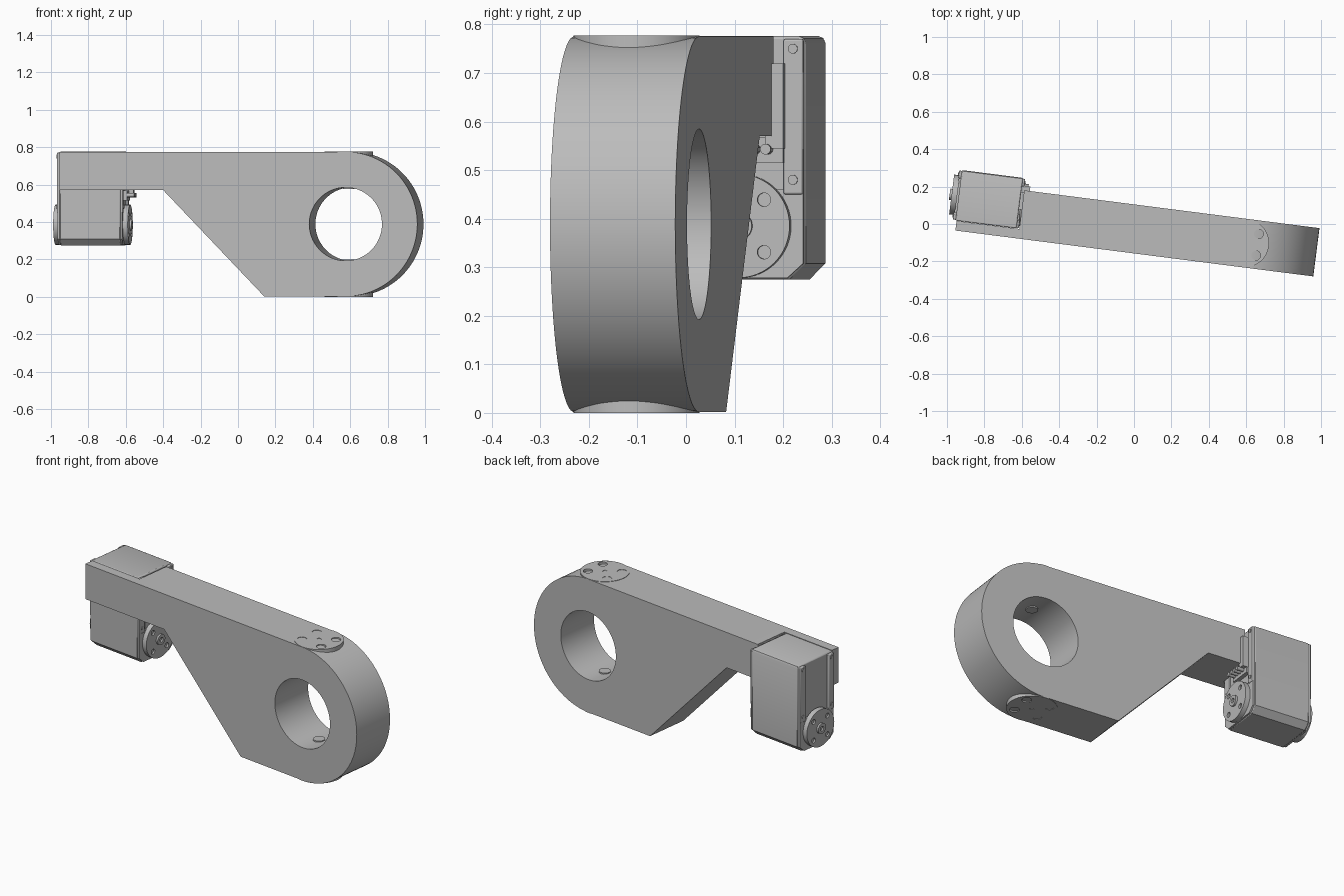
import bpy, bmesh
from math import pi, cos, sin, radians
from mathutils import Matrix

if "Cube" in bpy.data.objects:
    bpy.data.objects.remove(bpy.data.objects["Cube"], do_unlink=True)

grey = bpy.data.materials.new("plain grey")
grey.use_nodes = True
GREY = (0.5, 0.5, 0.5, 1)
grey.diffuse_color = GREY
grey.node_tree.nodes["Principled BSDF"].inputs["Base Color"].default_value = GREY

YAW = Matrix.Rotation(radians(-7.3), 4, 'Z')   # whole assembly is turned slightly


def finish(name, bm):
    bmesh.ops.recalc_face_normals(bm, faces=bm.faces)
    bm.transform(YAW)
    me = bpy.data.meshes.new(name)
    bm.to_mesh(me)
    bm.free()
    me.materials.append(grey)
    ob = bpy.data.objects.new(name, me)
    bpy.context.collection.objects.link(ob)
    smooth(ob)
    return ob


def smooth(ob):
    for p in ob.data.polygons:
        p.use_smooth = True
    ob.data.set_sharp_from_angle(angle=radians(30))


def prism(name, pts, axis, lo, hi):
    """Extrude a 2D profile along x or y."""
    bm = bmesh.new()
    place = (lambda p, t: (t, p[0], p[1])) if axis == 'X' else (lambda p, t: (p[0], t, p[1]))
    a = [bm.verts.new(place(p, lo)) for p in pts]
    b = [bm.verts.new(place(p, hi)) for p in pts]
    bm.faces.new(a)
    bm.faces.new(b[::-1])
    for i in range(len(pts)):
        j = (i + 1) % len(pts)
        bm.faces.new((a[i], a[j], b[j], b[i]))
    return finish(name, bm)


def box(name, x, y, z):
    return prism(name, [(x[0], z[0]), (x[1], z[0]), (x[1], z[1]), (x[0], z[1])], 'Y', *y)


def cylinder(name, centre, radius, depth, axis, segments=48):
    bm = bmesh.new()
    bmesh.ops.create_cone(bm, cap_ends=True, segments=segments,
                          radius1=radius, radius2=radius, depth=depth)
    turn = {'X': Matrix.Rotation(pi / 2, 4, 'Y'),
            'Y': Matrix.Rotation(pi / 2, 4, 'X'),
            'Z': Matrix()}[axis]
    bm.transform(Matrix.Translation(centre) @ turn)
    return finish(name, bm)


def cut(target, *cutters):
    bpy.context.view_layer.objects.active = target
    for c in cutters:
        m = target.modifiers.new("cut", 'BOOLEAN')
        m.operation, m.solver, m.object = 'DIFFERENCE', 'EXACT', c
        bpy.ops.object.modifier_apply(modifier=m.name)
        bpy.data.objects.remove(c, do_unlink=True)
    smooth(target)


def bevel(ob, width):
    m = ob.modifiers.new("bevel", 'BEVEL')
    m.width, m.segments = width, 2
    m.limit_method, m.angle_limit = 'ANGLE', radians(50)


# Arm: bar, sloping web and round end in one profile
FRONT, BACK, TOP, BASE = -0.156, 0.104, 0.775, 0.002
MID = (FRONT + BACK) / 2
RING, CZ = 0.60, 0.3885
R = (TOP - BASE) / 2
arc = [(RING + R * cos(a), CZ + R * sin(a))
       for a in (-pi / 2 + pi * i / 48 for i in range(49))]
profile = arc + [(-0.943, TOP), (-0.943, 0.57), (-0.383, 0.57), (0.161, BASE)]
arm = prism("arm", profile, 'Y', FRONT, BACK)
cut(arm,
    cylinder("hole_cutter", (RING, MID, CZ), 0.196, 0.5, 'Y', 96),
    box("pocket_cutter", (-1.1, -0.605), (-0.104, 0.3), (0.4, 0.9)))

# Pivot discs flush with the top and bottom of the round end
for name, edge, side in (("top", 0.777, -1), ("bottom", 0.0, 1)):
    disc = cylinder(name + "_pivot_disc", (RING, MID, edge + side * 0.05), 0.13, 0.1, 'Z', 64)
    holes = [cylinder("screw_hole", (RING + sx * 0.068, MID + sy * 0.058, edge), 0.025, 0.03, 'Z', 24)
             for sx in (-1, 1) for sy in (-1, 1)]
    cut(disc, *holes, cylinder("centre_hole", (RING, MID, edge), 0.012, 0.02, 'Z', 16))
    # Small axle end showing inside the ring hole
    cylinder(name + "_axle", (RING, MID, edge + side * 0.145), 0.032, 0.11, 'Z', 24)

# Servo motor body with chamfered lower edges
V0, V1, LOW, HIGH = -0.103, 0.169, 0.275, 0.776
LEFT, RIGHT = -0.964, -0.608
VC = (V0 + V1) / 2
C = 0.033
section = [(V0 + C, LOW), (V1 - C, LOW), (V1, LOW + C), (V1, HIGH - 0.015),
           (V1 - 0.005, HIGH - 0.004), (V1 - 0.015, HIGH), (V0, HIGH), (V0, LOW + C)]
bevel(prism("servo_body", section, 'X', LEFT + 0.015, RIGHT - 0.012), 0.006)

# Side features of the servo, mirrored to both ends
HORN_Z = 0.385
for name, face, out in (("left", LEFT, -1), ("right", RIGHT, 1)):
    inner = face - out * 0.03
    span = tuple(sorted((inner, face)))
    # Vertical ridges with screws
    for part, v, s in (("front", V0, 1), ("back", V1, -1)):
        ys = tuple(sorted((v + s * 0.004, v + s * 0.045)))
        bevel(box(f"{name}_{part}_ridge", span, ys, (0.45, HIGH - 0.006)), 0.004)
        for z in (0.48, 0.75):
            cylinder(f"{name}_{part}_screw", (face, v + s * 0.025, z), 0.01, 0.008, 'X', 16)
    # Lower side cover
    cover = [(V0 + C + 0.004, LOW + 0.003), (V1 - C - 0.004, LOW + 0.003),
             (V1 - 0.004, LOW + C), (V1 - 0.004, 0.46), (V0 + 0.004, 0.46), (V0 + 0.004, LOW + C)]
    prism(name + "_cover", cover, 'X', inner, face - out * 0.004)
    # Output horn with four screw holes and a hub
    horn = cylinder(name + "_horn", (face + out * 0.008, VC, HORN_Z), 0.107, 0.03, 'X', 64)
    cut(horn, *[cylinder("horn_hole", (face + out * 0.023, VC + sy * 0.054, HORN_Z + sz * 0.054),
                         0.014, 0.02, 'X', 20) for sy in (-1, 1) for sz in (-1, 1)])
    hub = cylinder(name + "_hub", (face + out * 0.016, VC, HORN_Z), 0.03, 0.036, 'X', 32)
    cut(hub, cylinder("hub_hole", (face + out * 0.034, VC, HORN_Z), 0.013, 0.02, 'X', 20))

# Cable connector on the inner side
box("connector_strip", (-0.63, -0.575), (0.09, 0.128), (0.545, 0.72))
box("connector_block", (-0.63, -0.598), (0.0, 0.125), (0.515, 0.568))
for i in range(4):
    cylinder("connector_pin", (-0.585, 0.015 + i * 0.026, 0.543), 0.011, 0.05, 'X', 16)
